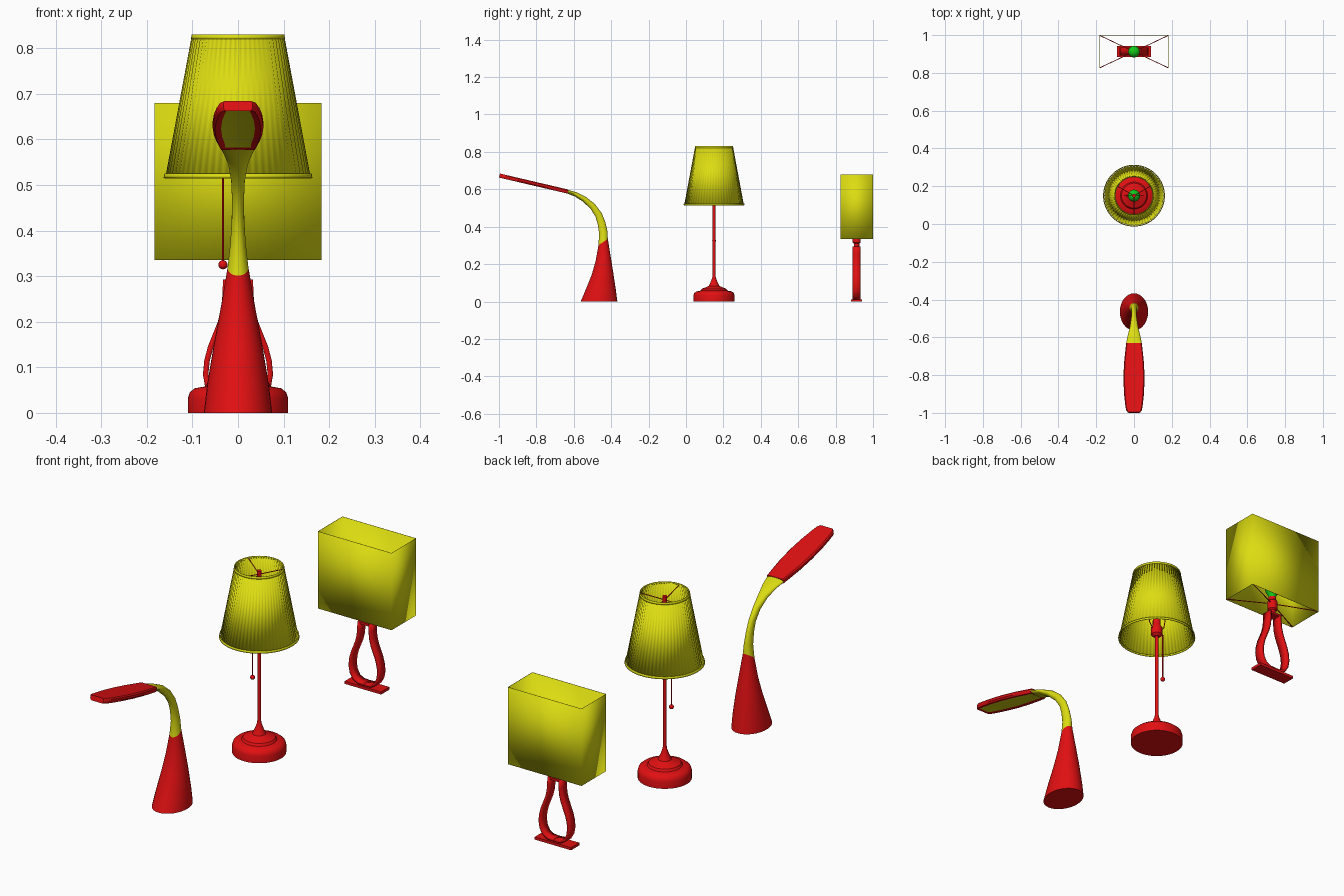
import bpy, bmesh, math
from mathutils import Vector

cube = bpy.data.objects.get("Cube")
if cube:
    bpy.data.objects.remove(cube, do_unlink=True)


def material(name, rgb):
    m = bpy.data.materials.new(name)
    m.use_nodes = True
    m.diffuse_color = (*rgb, 1)
    m.node_tree.nodes["Principled BSDF"].inputs["Base Color"].default_value = (*rgb, 1)
    return m


RED = material("red", (0.75, 0.005, 0.006))
YELLOW = material("yellow", (0.72, 0.72, 0.006))
GREEN = material("green", (0.006, 0.6, 0.01))


def finish(name, bm, *mats, angle=35, thick=0):
    """Turn a bmesh into a shaded object, optionally with wall thickness."""
    bmesh.ops.recalc_face_normals(bm, faces=bm.faces)
    me = bpy.data.meshes.new(name)
    bm.to_mesh(me)
    bm.free()
    for m in mats:
        me.materials.append(m)
    for p in me.polygons:
        p.use_smooth = True
    me.set_sharp_from_angle(angle=math.radians(angle))
    ob = bpy.data.objects.new(name, me)
    bpy.context.collection.objects.link(ob)
    if thick:
        mod = ob.modifiers.new("wall", "SOLIDIFY")
        mod.thickness = thick
        mod.offset = 0
    return ob


def skin(bm, rings, caps=True):
    """Bridge equal rings of points with quads; returns the faces of each span."""
    vs = [[bm.verts.new(p) for p in r] for r in rings]
    n = len(vs[0])
    spans = [[bm.faces.new((a[i], a[(i + 1) % n], b[(i + 1) % n], b[i])) for i in range(n)]
             for a, b in zip(vs, vs[1:])]
    if caps:
        bm.faces.new(vs[0][::-1])
        bm.faces.new(vs[-1])
    return spans


def lathe(name, profile, y, mat, seg=32, pleat=0, caps=True, thick=0, angle=35):
    """Revolve (radius, z) points about the vertical line x=0 at the given y."""
    rings = []
    for r, z in profile:
        ring = []
        for i in range(seg):
            a = math.tau * i / seg
            rr = r + pleat * (-1) ** i
            ring.append((rr * math.cos(a), y + rr * math.sin(a), z))
        rings.append(ring)
    bm = bmesh.new()
    skin(bm, rings, caps)
    return finish(name, bm, mat, thick=thick, angle=angle)


def rod(name, points, radius, mat, seg=8):
    """Round wire through a list of points."""
    pts = [Vector(p) for p in points]
    rings = []
    for i, p in enumerate(pts):
        t = (pts[min(i + 1, len(pts) - 1)] - pts[max(i - 1, 0)]).normalized()
        u = t.cross(Vector((0, 1, 0) if abs(t.y) < 0.9 else (1, 0, 0))).normalized()
        v = t.cross(u)
        rings.append([p + radius * (u * math.cos(math.tau * k / seg) + v * math.sin(math.tau * k / seg))
                      for k in range(seg)])
    bm = bmesh.new()
    skin(bm, rings)
    return finish(name, bm, mat)


def box(name, x, y0, y1, z0, z1, mat, caps=True, thick=0):
    bm = bmesh.new()
    skin(bm, [[(-x, y0, z), (x, y0, z), (x, y1, z), (-x, y1, z)] for z in (z0, z1)], caps)
    return finish(name, bm, mat, thick=thick)


def bulb(name, y, z, r):
    prof = [(0.4 * r, z - 1.6 * r), (0.5 * r, z - 1.2 * r)]
    prof += [(r * math.cos(a), z + r * math.sin(a))
             for a in [math.radians(d) for d in range(-45, 90, 15)]]
    lathe(name, prof, y, GREEN, 24)


# ---- Desk lamp: stand and bent neck (y, z, tilt, half width, half depth)
sections = [
    (-.465, 0, 0, .075, .098), (-.457, .06, 2, .068, .082), (-.447, .15, 8, .053, .058),
    (-.443, .23, 18, .038, .042), (-.443, .318, 34, .023, .03),
    (-.442, .37, 10, .017, .023), (-.452, .42, 14, .014, .021), (-.468, .465, 25, .013, .019),
    (-.50, .51, 42, .015, .017), (-.545, .548, 56, .022, .015), (-.59, .573, 67, .033, .012),
    (-.635, .588, 76, .042, .01)]
rings = []
for y, z, tilt, rx, rn in sections:
    t = math.radians(tilt)
    ring = []
    for k in range(32):
        a = math.tau * k / 32
        s = rn * math.sin(a)
        ring.append((rx * math.cos(a), y + s * math.cos(t), z + s * math.sin(t)))
    rings.append(ring)
bm = bmesh.new()
for i, span in enumerate(skin(bm, rings)):
    for f in span:
        f.material_index = int(i >= 4)
finish("desk_lamp_stand_and_neck", bm, RED, YELLOW)

# Flat head with an inset light panel underneath
start = Vector((0, -.632, .588))
axis = Vector((0, -.974, .228))
up = Vector((0, .228, .974))
side = [(0, .041), (.05, .047), (.11, .053), (.19, .056), (.27, .053), (.33, .047), (.362, .042), (.375, .032)]
outline = side + [(u, -w) for u, w in reversed(side)]
bm = bmesh.new()
skin(bm, [[start + axis * u + Vector((w * k, 0, 0)) + up * h for u, w in outline]
          for h, k in ((-.011, .9), (-.004, 1), (.006, 1), (.011, .9))])
bmesh.ops.recalc_face_normals(bm, faces=bm.faces)
under = min(bm.faces, key=lambda f: f.normal.dot(up) * (len(f.verts) > 4))
bmesh.ops.inset_region(bm, faces=[under], thickness=.013)
under.material_index = 1
bmesh.ops.translate(bm, verts=under.verts, vec=up * .003)
finish("desk_lamp_head", bm, RED, YELLOW)

# ---- Table lamp with pleated shade
Y = .15
lathe("table_lamp_base", [(.11, 0), (.11, .032), (.106, .045), (.095, .054), (.072, .058),
                          (.066, .068), (.045, .076), (.028, .084), (.018, .105), (.009, .13), (.008, .14)], Y, RED, 48)
lathe("table_lamp_pole", [(.008, .13), (.008, .53)], Y, RED, 16)
lathe("table_lamp_socket", [(.012, .52), (.024, .53), (.024, .565), (.017, .575), (.017, .6)], Y, RED, 24)
bulb("table_lamp_bulb", Y, .645, .032)
lathe("pleated_shade", [(.156, .52), (.099, .826)], Y, YELLOW, 120, .0018, False, .002, 10)
lathe("shade_bottom_trim", [(.162, .515), (.16, .525)], Y, YELLOW, 64, 0, False, .003)
lathe("shade_top_trim", [(.102, .82), (.1, .83)], Y, YELLOW, 64, 0, False, .003)
lathe("shade_finial", [(.01, .785), (.01, .812)], Y, RED, 12)
for i in range(3):
    a = math.radians(30 + 120 * i)
    rod(f"shade_spoke_{i + 1}", [(0, Y, .795), (.1 * math.cos(a), Y + .1 * math.sin(a), .822)], .0018, RED)
for s, label in ((1, "left"), (-1, "right")):
    rod(f"harp_{label}", [(s * x, Y, z) for x, z in
                          ((.018, .55), (.04, .58), (.05, .64), (.045, .71), (.025, .77), (0, .795))], .002, RED)

# Pull chain
rod("pull_chain", [(-.015, Y, .55), (-.033, Y, .54), (-.033, Y, .33)], .0025, RED)
bm = bmesh.new()
bmesh.ops.create_uvsphere(bm, u_segments=16, v_segments=10, radius=.01)
bmesh.ops.translate(bm, verts=bm.verts, vec=(-.033, Y, .325))
finish("pull_chain_ball", bm, RED)

# ---- Box-shade lamp
Y = .9125
box("box_lamp_foot", .09, Y - .029, Y + .029, 0, .012, RED)
loop = [(.0, .016), (.03, .018), (.052, .03), (.066, .055), (.071, .085), (.068, .115), (.06, .145),
        (.049, .172), (.038, .2), (.031, .228), (.028, .26), (.027, .293)]
for s, label in ((1, "left"), (-1, "right")):
    bm = bmesh.new()
    rows = [[bm.verts.new((s * x, Y + d, z)) for d in (-.021, .021)] for x, z in loop]
    for a, b in zip(rows, rows[1:]):
        bm.faces.new((a[0], a[1], b[1], b[0]))
    finish(f"ribbon_leg_{label}", bm, RED, thick=.012)
box("leg_bridge", .03, Y - .02, Y + .02, .283, .293, RED)
lathe("box_lamp_socket", [(.014, .285), (.014, .31), (.021, .315), (.021, .355), (.016, .36), (.016, .375)], Y, RED, 24)
bulb("box_lamp_bulb", Y, .415, .031)
box("box_shade", .182, Y - .0865, Y + .0865, .335, .68, YELLOW, caps=False, thick=.002)
for i, (sx, sy) in enumerate(((1, 1), (1, -1), (-1, 1), (-1, -1))):
    rod(f"box_shade_spoke_{i + 1}", [(0, Y, .345), (sx * .181, Y + sy * .0855, .338)], .002, RED)
